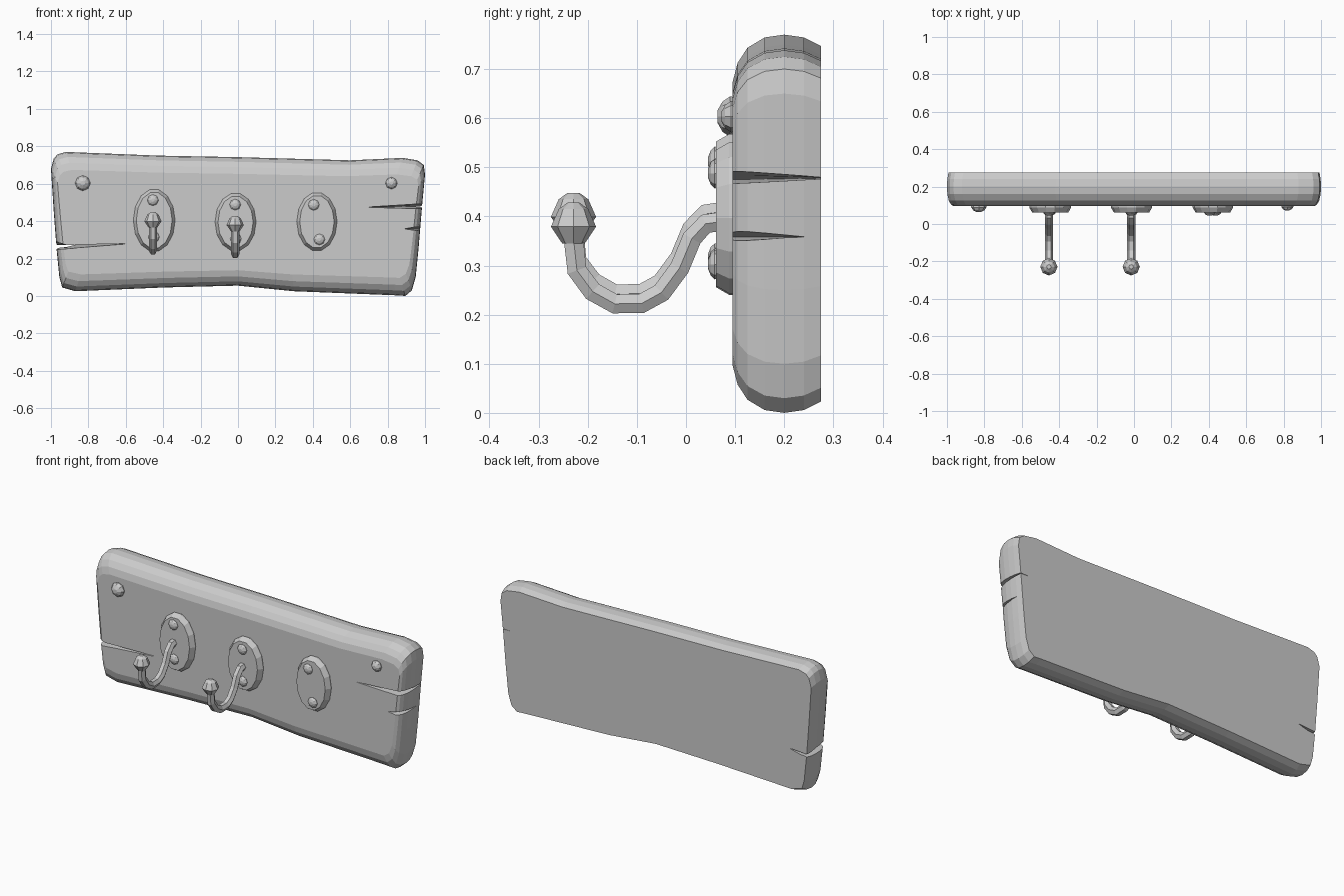
import bpy, bmesh
from math import sin, cos, tau
from mathutils import Vector

if "Cube" in bpy.data.objects:
    bpy.data.objects.remove(bpy.data.objects["Cube"])


def loft(name, rings):
    """Closed solid through a list of equal-length point rings."""
    bm = bmesh.new()
    loops = [[bm.verts.new(p) for p in r] for r in rings]
    n = len(loops[0])
    for a, b in zip(loops, loops[1:]):
        for i in range(n):
            j = (i + 1) % n
            bm.faces.new((a[i], a[j], b[j], b[i]))
    bm.faces.new(loops[0])
    bm.faces.new(loops[-1])
    bmesh.ops.recalc_face_normals(bm, faces=bm.faces)
    me = bpy.data.meshes.new(name)
    bm.to_mesh(me)
    bm.free()
    ob = bpy.data.objects.new(name, me)
    bpy.context.collection.objects.link(ob)
    return ob


def ellipse(x, y, z, rx, rz, n):
    return [(x + rx * cos(tau * i / n), y, z + rz * sin(tau * i / n)) for i in range(n)]


# Board: wavy outline, rounded toward the front, slightly toward the back
outline = [(-.985, .735), (-.965, .757), (-.92, .77), (-.42, .75), (0, .742), (.6, .725),
           (.88, .738), (.96, .725), (.993, .70), (1, .65), (.985, .49), (.965, .25),
           (.95, .1), (.93, .03), (.895, 0), (.85, .003), (.3, .025), (0, .055),
           (-.4, .045), (-.87, .025), (-.94, .045), (-.955, .1), (-.97, .25),
           (-.985, .45), (-1, .68)]
section = [(.095, 1), (.105, .6), (.125, .28), (.16, .06), (.2, 0), (.24, .06), (.275, .24)]
board = loft("board", [[(x * (1 - .035 * f), y, .385 + (z - .385) * (1 - .25 * f))
                        for x, z in outline] for y, f in section])


# Cracks: wedges that shrink toward the back of the board
def crack(name, pts, x0, z0, kx, kz, y_back):
    cutter = loft(name, [[(x, .05, z) for x, z in pts],
                         [(x0 + (x - x0) * kx, y_back, z0 + (z - z0) * kz) for x, z in pts]])
    cutter.hide_render = True
    mod = board.modifiers.new(name, 'BOOLEAN')
    mod.operation = 'DIFFERENCE'
    mod.solver = 'EXACT'
    mod.object = cutter
    bpy.context.view_layer.objects.active = board
    bpy.ops.object.modifier_apply(modifier=name)
    bpy.data.objects.remove(cutter)


crack("left_crack", [(-1.1, .34), (-.95, .288), (-.9, .272), (-.54, .28),
                     (-.85, .256), (-.96, .247), (-1.1, .235)], -1, .27, .25, .8, .3)
crack("upper_right_crack", [(1.1, .505), (.97, .496), (.8, .485), (.62, .474),
                            (.8, .468), (.97, .464), (1.1, .458)], 1.03, .478, .2, .12, .29)
crack("lower_right_crack", [(1.1, .39), (.96, .376), (.86, .358),
                            (.95, .346), (1.1, .338)], 1.03, .358, .35, .1, .245)


# Oval plates
def plate(name, x, z, rx, rz):
    loft(name, [ellipse(x, y, z, rx - d, rz - d, 14)
                for y, d in ((.061, .016), (.088, 0), (.105, 0))])


# Domed screw and nail heads
def stud(name, x, z, r, y_tip, y_base):
    h = y_base - y_tip
    loft(name, [ellipse(x, y_tip + h * t, z, r * k, r * k, 8)
                for t, k in ((0, .3), (.3, .75), (.75, 1), (1.25, .95))])


# S-shaped hooks, six-sided, with a faceted knob
def hook(name, x, dz):
    path = [Vector(p) for p in ((.09, .392), (.04, .385), (.012, .355), (-.013, .295),
            (-.05, .245), (-.09, .223), (-.145, .222), (-.19, .247), (-.222, .29),
            (-.229, .355))]
    rings = []
    for i, p in enumerate(path):
        t = (path[min(i + 1, len(path) - 1)] - path[max(i - 1, 0)]).normalized()
        rings.append([(x + .022 * cos(a), p.x - t.y * .023 * sin(a),
                       p.y + dz + t.x * .023 * sin(a))
                      for a in (tau * k / 6 for k in range(6))])
    loft(name, rings)
    loft(name + "_knob", [[(x + r * cos(tau * k / 8), -.229 + r * sin(tau * k / 8), z + dz)
                           for k in range(8)]
                          for z, r in ((.345, .023), (.379, .046), (.415, .03), (.428, .012))])


plate("left_plate", -.448, .404, .112, .168)
plate("middle_plate", -.013, .395, .11, .156)
plate("right_plate", .422, .397, .108, .158)
hook("left_hook", -.455, .02)
hook("middle_hook", -.015, 0)

for name, x, z in (("left_top", -.455, .512), ("left_bottom", -.45, .315),
                   ("middle_top", -.015, .488), ("middle_bottom", -.012, .305),
                   ("right_top", .405, .487), ("right_bottom", .435, .302)):
    stud(name + "_screw", x, z, .03, .045, .063)
stud("left_nail", -.83, .603, .041, .064, .098)
stud("right_nail", .82, .603, .032, .072, .098)
